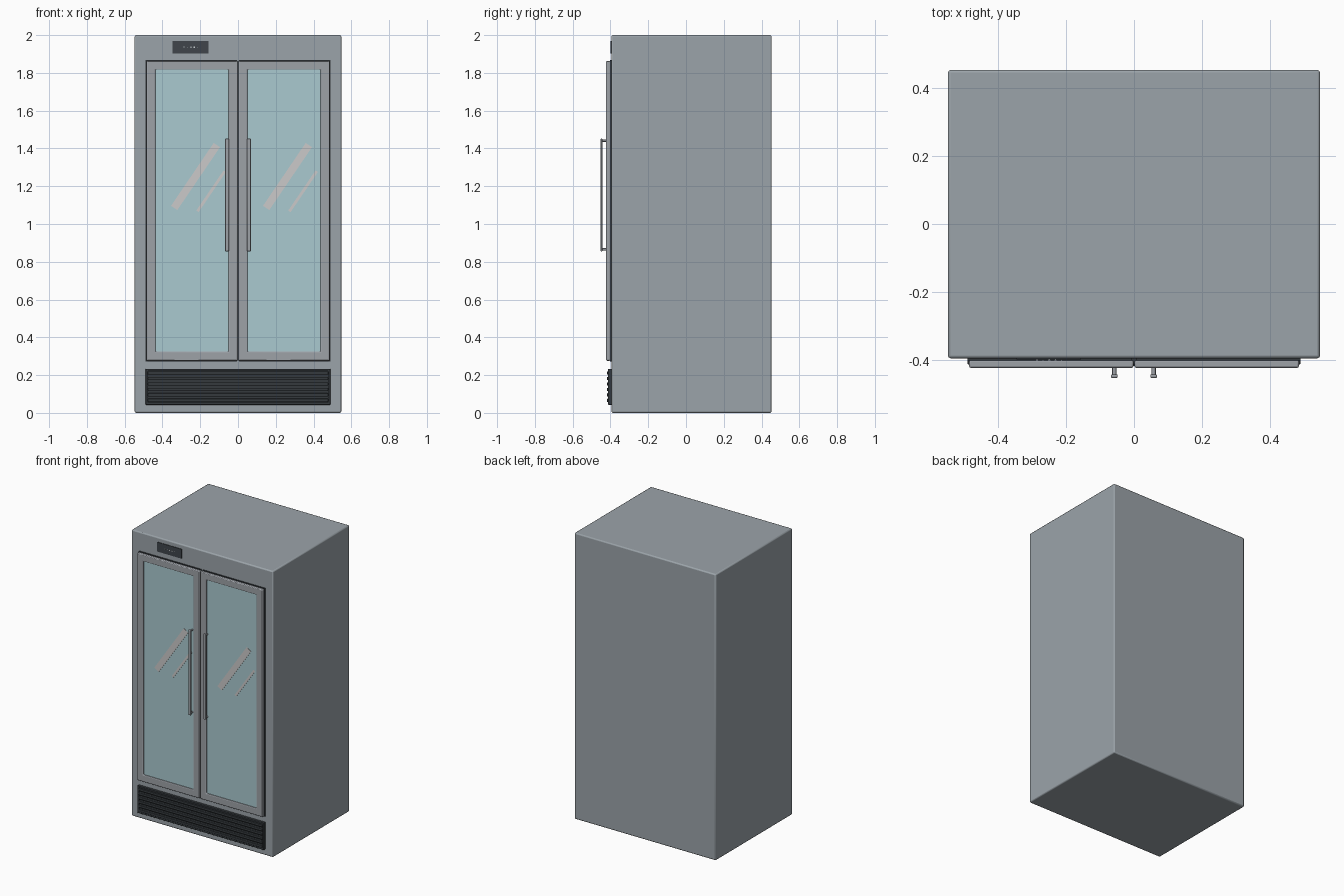
import bpy, bmesh, math
from mathutils import Vector

cube = bpy.data.objects.get("Cube")
if cube:
    bpy.data.objects.remove(cube, do_unlink=True)


def material(name, r, g, b):
    m = bpy.data.materials.new(name)
    m.use_nodes = True
    m.diffuse_color = (r, g, b, 1)
    m.node_tree.nodes["Principled BSDF"].inputs["Base Color"].default_value = (r, g, b, 1)
    return m


STEEL = material("steel grey", 0.33, 0.37, 0.40)
FRAME = material("door grey", 0.34, 0.36, 0.39)
GLASS = material("pale blue glass", 0.40, 0.59, 0.63)
STREAK = material("glass reflection", 0.60, 0.59, 0.59)
DARK = material("charcoal", 0.035, 0.042, 0.048)
PANEL = material("display grey", 0.05, 0.06, 0.07)
LIGHT = material("indicator white", 0.65, 0.68, 0.70)


def finish(bm, name, mat, bevel=0, segments=2):
    bmesh.ops.recalc_face_normals(bm, faces=bm.faces)
    mesh = bpy.data.meshes.new(name)
    bm.to_mesh(mesh)
    bm.free()
    mesh.materials.append(mat)
    ob = bpy.data.objects.new(name, mesh)
    bpy.context.collection.objects.link(ob)
    if bevel:
        mod = ob.modifiers.new("rounded edges", "BEVEL")
        mod.width, mod.segments = bevel, segments
        bpy.context.view_layer.objects.active = ob
        ob.select_set(True)
        bpy.ops.object.shade_smooth_by_angle(angle=math.radians(35))
        ob.select_set(False)
    return ob


def box(name, mat, x, y, z, bevel=0):
    """Box from (min, max) pairs on each axis."""
    bm = bmesh.new()
    bmesh.ops.create_cube(bm, size=1)
    for v in bm.verts:
        v.co = [lo + (c + 0.5) * (hi - lo) for c, (lo, hi) in zip(v.co, (x, y, z))]
    return finish(bm, name, mat, bevel)


def frame(name, mat, x, y, z, inner_x, inner_z, bevel):
    """Rectangular ring, open in the middle."""
    bm = bmesh.new()
    rings = []
    for (xs, zs) in ((x, z), (inner_x, inner_z)):
        for d in y:
            rings.append([bm.verts.new((xs[i], d, zs[k]))
                          for i, k in ((0, 0), (1, 0), (1, 1), (0, 1))])
    outer_f, outer_b, inner_f, inner_b = rings
    for a, b in ((outer_f, inner_f), (inner_f, inner_b), (inner_b, outer_b), (outer_b, outer_f)):
        for i in range(4):
            j = (i + 1) % 4
            bm.faces.new((a[i], a[j], b[j], b[i]))
    return finish(bm, name, mat, bevel)


def streak(name, start, end, width, y):
    """Thin slanted plate on the glass."""
    a, b = Vector(start), Vector(end)
    d = (b - a).normalized() * width / 2
    side = Vector((-d.y, d.x))
    bm = bmesh.new()
    face = bm.faces.new([bm.verts.new((p.x, y, p.y))
                         for p in (a - side, b - side, b + side, a + side)])
    ext = bmesh.ops.extrude_face_region(bm, geom=[face])
    for v in ext["geom"]:
        if isinstance(v, bmesh.types.BMVert):
            v.co.y += 0.003
    return finish(bm, name, STREAK)


def rod(name, mat, start, end, radius):
    a, b = Vector(start), Vector(end)
    bm = bmesh.new()
    bmesh.ops.create_cone(bm, cap_ends=True, segments=16, radius1=radius,
                          radius2=radius, depth=(b - a).length)
    rot = (b - a).to_track_quat("Z", "Y")
    for v in bm.verts:
        v.co = rot @ v.co + (a + b) / 2
    return finish(bm, name, mat, 0.002)


# Cabinet
box("cabinet", STEEL, (-0.547, 0.547), (-0.395, 0.453), (0, 2), 0.008)

# Doors, each with gasket, frame, glass, reflections and handle
for side, s in (("right", -1), ("left", 1)):
    def span(a, b):
        return tuple(sorted((s * a, s * b)))
    box(side + "_door_gasket", DARK, span(0.006, 0.489), (-0.402, -0.39), (0.272, 1.868))
    frame(side + "_door_frame", FRAME, span(0.002, 0.485), (-0.423, -0.400), (0.276, 1.864),
          span(0.050, 0.437), (0.325, 1.817), 0.005)
    box(side + "_door_glass", GLASS, span(0.046, 0.441), (-0.414, -0.401), (0.321, 1.821))
    shift = 0.487 if s > 0 else 0
    streak(side + "_wide_reflection", (-0.338 + shift, 1.085), (-0.112 + shift, 1.418), 0.04, -0.4165)
    streak(side + "_narrow_reflection", (-0.215 + shift, 1.067), (-0.07 + shift, 1.280), 0.015, -0.4165)

    # Handle bar on two posts
    x = s * 0.058
    box(side + "_handle_bar", FRAME, (x - 0.010, x + 0.010), (-0.453, -0.442), (0.855, 1.452), 0.004)
    for level, z in (("lower", 0.866), ("upper", 1.441)):
        rod(side + "_handle_" + level + "_post", FRAME, (x, -0.446, z), (x, -0.420, z), 0.006)

# Ventilation grille with horizontal slats
frame("grille_border", DARK, (-0.489, 0.489), (-0.413, -0.39), (0.043, 0.233),
      (-0.477, 0.477), (0.055, 0.221), 0.002)
box("grille_back", DARK, (-0.48, 0.48), (-0.402, -0.39), (0.05, 0.226))
for i in range(6):
    z = 0.066 + i * 0.029
    box("grille_slat_%d" % (i + 1), DARK, (-0.478, 0.478), (-0.418, -0.398), (z - 0.009, z + 0.009), 0.003)

# Control display with indicator lights
box("control_display", PANEL, (-0.346, -0.156), (-0.399, -0.39), (1.902, 1.968))
for i, w in enumerate((0.005, 0.003, 0.007, 0.007, 0.003)):
    x = -0.285 + i * 0.018
    box("indicator_light_%d" % (i + 1), LIGHT, (x - w / 2, x + w / 2), (-0.401, -0.398),
        (1.936 - w / 2, 1.936 + w / 2))
